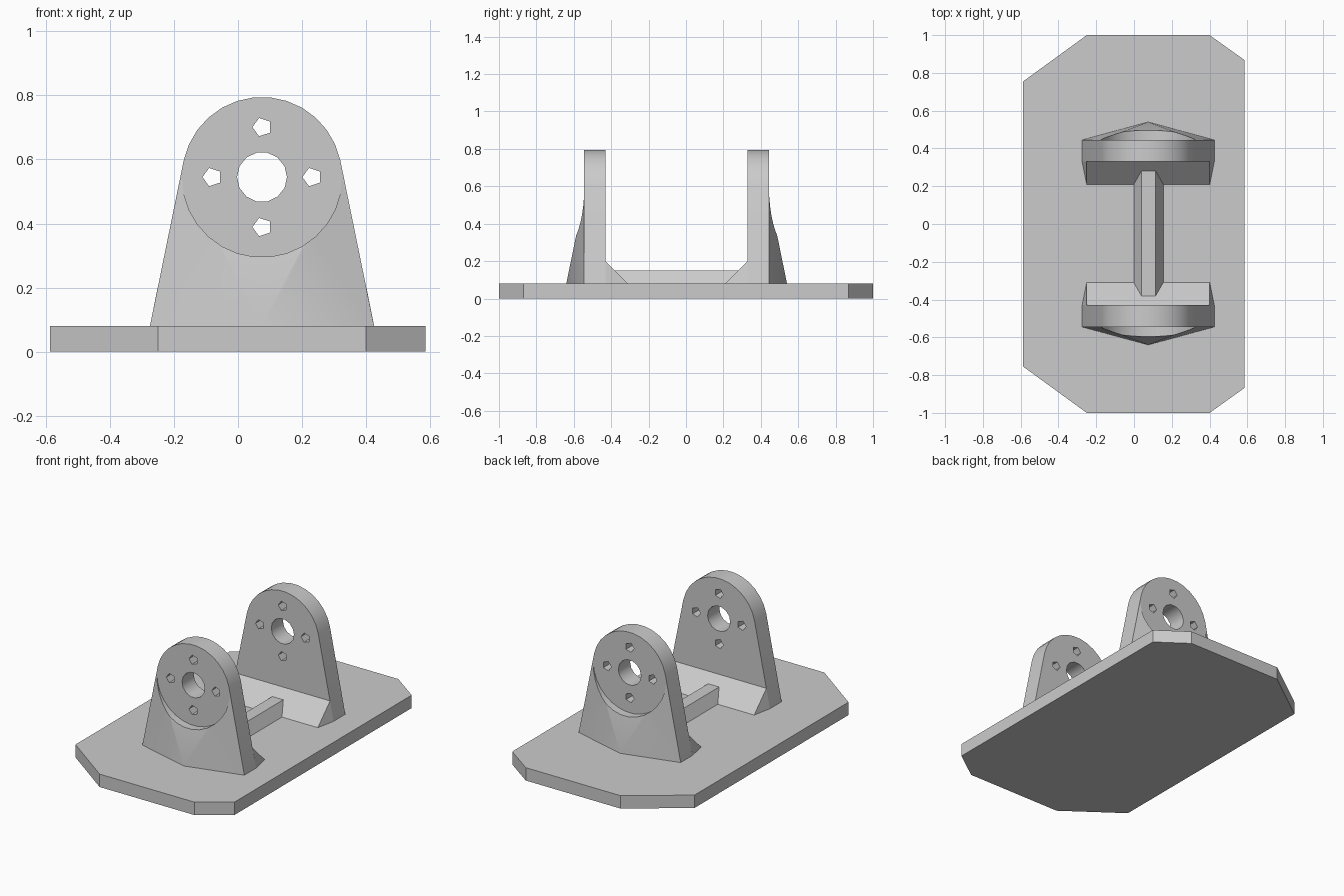
import bpy, bmesh, math

cube = bpy.data.objects.get("Cube")
if cube:
    bpy.data.objects.remove(cube, do_unlink=True)

grey = bpy.data.materials.new("plain grey")
grey.use_nodes = True
grey.diffuse_color = (0.6, 0.6, 0.6, 1)
grey.node_tree.nodes["Principled BSDF"].inputs["Base Color"].default_value = (0.6, 0.6, 0.6, 1)

CX, CZ = 0.075, 0.545      # bore axis
MID = -0.05                # mirror plane between the two supports
R = 0.25                   # head radius
FLOOR = 0.08               # top of the base plate
INNER, OUTER = 0.38, 0.495 # support faces, measured from MID


def hull(name, points):
    """Convex solid around the points, with flat faces merged."""
    bm = bmesh.new()
    for p in points:
        bm.verts.new(p)
    bmesh.ops.convex_hull(bm, input=bm.verts)
    bmesh.ops.dissolve_limit(bm, angle_limit=0.002, verts=bm.verts, edges=bm.edges)
    bmesh.ops.recalc_face_normals(bm, faces=bm.faces)
    mesh = bpy.data.meshes.new(name)
    bm.to_mesh(mesh)
    bm.free()
    mesh.materials.append(grey)
    obj = bpy.data.objects.new(name, mesh)
    bpy.context.collection.objects.link(obj)
    return obj


def ring(x, z, r, n, y):
    angles = [math.pi + math.tau * i / n for i in range(n)]
    return [(x + r * math.cos(a), y, z + r * math.sin(a)) for a in angles]


def drill(obj, x, z, r, n, y0, y1):
    """Cut a straight hole along y."""
    cutter = hull("cutter", ring(x, z, r, n, y0) + ring(x, z, r, n, y1))
    cutter.hide_render = True
    mod = obj.modifiers.new("hole", "BOOLEAN")
    mod.operation, mod.solver, mod.object = "DIFFERENCE", "EXACT", cutter
    bpy.context.view_layer.objects.active = obj
    bpy.ops.object.modifier_apply(modifier=mod.name)
    bpy.data.objects.remove(cutter, do_unlink=True)


def smooth(obj):
    bpy.ops.object.select_all(action="DESELECT")
    obj.select_set(True)
    bpy.context.view_layer.objects.active = obj
    bpy.ops.object.shade_smooth_by_angle(angle=math.radians(30))


# Base plate with clipped corners
half = [(-0.587, 0.755), (-0.25, 1), (0.40, 1), (0.585, 0.868)]
hull("base_plate", [(x, s * y, z) for x, y in half for s in (-1, 1) for z in (0, FLOOR)])

# Two mirrored supports
for side, label in ((-1, "front"), (1, "back")):
    def at(d):
        return MID + side * d

    # Upright plate: round head tapering out to a wide foot
    pts = []
    for d in (INNER, OUTER):
        pts += ring(CX, CZ, R, 30, at(d))
        pts += [(CX + s * 0.35, at(d), FLOOR) for s in (-1, 1)]
    upright = hull(label + "_upright", pts)
    drill(upright, CX, CZ, 0.078, 14, at(0.2), at(0.7))
    for dx, dz in ((1, 0), (-1, 0), (0, 1), (0, -1)):
        drill(upright, CX + dx * 0.156, CZ + dz * 0.156, 0.03, 5, at(0.2), at(0.7))
    smooth(upright)

    # Sloped fillet on the inner face
    pts = []
    for s in (-1, 1):
        pts += [(CX + s * 0.35, at(INNER), FLOOR), (CX + s * 0.326, at(INNER), 0.2),
                (CX + s * 0.326, at(0.26), FLOOR)]
    hull(label + "_inner_fillet", pts)

    # Pointed buttress on the outer face, cleared around the round head
    pts = [(CX, at(0.59), FLOOR)]
    for s in (-1, 1):
        pts += [(CX + s * 0.35, at(OUTER), FLOOR), (CX + s * R, at(OUTER), CZ)]
    buttress = hull(label + "_buttress", pts)
    drill(buttress, CX, CZ, R, 30, at(0.3), at(0.8))
    smooth(buttress)

# Centre rib joining the supports
hull("centre_rib", [(CX + 0.002 + s * w, MID + t * INNER, z)
                    for s in (-1, 1) for t in (-1, 1)
                    for w, z in ((0.078, FLOOR), (0.038, 0.15))])
